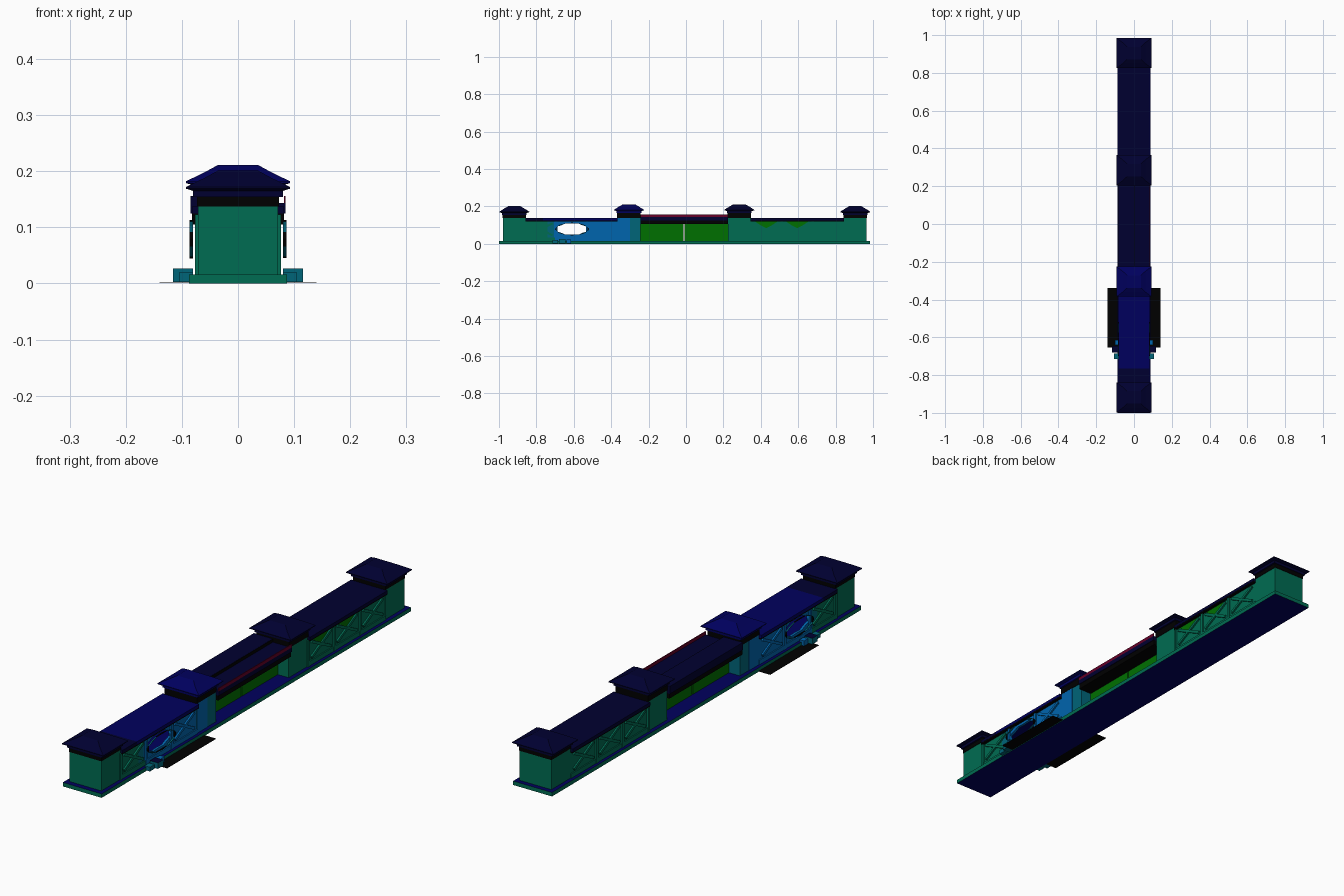
import bpy, bmesh, math, random
from mathutils import Vector

random.seed(4)
if "Cube" in bpy.data.objects:
    bpy.data.objects.remove(bpy.data.objects["Cube"], do_unlink=True)


def material(name, r, g, b):
    m = bpy.data.materials.new(name)
    m.use_nodes = True
    m.diffuse_color = (r, g, b, 1)
    m.node_tree.nodes["Principled BSDF"].inputs["Base Color"].default_value = (r, g, b, 1)
    return m


TEAL = material("teal green", 0, .15, .085)
NAVY = material("dark navy", 0, 0, .03)
BRIGHT = material("bright navy", 0, 0, .11)
BLUE = material("blue", 0, .13, .42)
TEALBLUE = material("teal blue", 0, .13, .19)
GREEN = material("leaf green", 0, .16, 0)
BLACK = material("black", 0, 0, 0)
RED = material("crimson", .13, 0, .02)


def finish(name, bm, *mats):
    bmesh.ops.recalc_face_normals(bm, faces=bm.faces)
    me = bpy.data.meshes.new(name)
    bm.to_mesh(me)
    bm.free()
    for m in mats:
        me.materials.append(m)
    ob = bpy.data.objects.new(name, me)
    bpy.context.collection.objects.link(ob)
    return ob


def box(name, x, y, z, *mats):
    """Box from (low, high) pairs."""
    bm = bmesh.new()
    bmesh.ops.create_cube(bm, size=1)
    for v in bm.verts:
        v.co = Vector([(a + b) / 2 + c * (b - a) for (a, b), c in zip((x, y, z), v.co)])
    return finish(name, bm, *mats)


def prism(name, outline, x0, x1, mat):
    """Extrude a (y, z) outline along x."""
    bm = bmesh.new()
    f = bm.faces.new([bm.verts.new((x0, y, z)) for y, z in outline])
    ext = bmesh.ops.extrude_face_region(bm, geom=[f])["geom"]
    for v in ext:
        if isinstance(v, bmesh.types.BMVert):
            v.co.x = x1
    return finish(name, bm, mat)


def bar(name, x, a, b, width, mat):
    """Flat bar between two (y, z) points; x is a (low, high) pair."""
    a, b = Vector(a), Vector(b)
    d = (b - a).normalized() * width / 2
    n = Vector((-d.y, d.x))
    return prism(name, [a + n, b + n, b - n, a - n], *x, mat)


def span(side, lo, hi):
    return tuple(sorted((side * lo, side * hi)))


def loft(name, y, levels, mat):
    """Stack of rectangles (half x, half y, z) joined into one solid."""
    bm = bmesh.new()
    rings = [[bm.verts.new((sx * hx, y + sy * hy, z))
              for sx, sy in ((-1, -1), (1, -1), (1, 1), (-1, 1))] for hx, hy, z in levels]
    for lo, hi in zip(rings, rings[1:]):
        for i in range(4):
            j = (i + 1) % 4
            bm.faces.new((lo[i], lo[j], hi[j], hi[i]))
    bm.faces.new(rings[0])
    bm.faces.new(rings[-1])
    return finish(name, bm, mat)


# Plinth: teal sides, bright top and underside
base = box("base", (-.0875, .0875), (-1, .985), (0, .016), TEAL, BRIGHT)
for p in base.data.polygons:
    p.material_index = 1 if abs(p.normal.z) > .5 else 0

# Four towers with hipped roofs
TOWERS = (("front_tower", -.918, 0, TEAL, NAVY), ("damaged_tower", -.305, .01, TEALBLUE, BRIGHT),
          ("middle_tower", .285, .01, TEAL, NAVY), ("back_tower", .905, 0, TEAL, NAVY))
for name, y, up, wall, roof in TOWERS:
    box(name + "_body", (-.071, .071), (y - .061, y + .061), (.016, .137), wall)
    box(name + "_neck", (-.073, .073), (y - .063, y + .063), (.137, .156 + up), BLACK)
    loft(name + "_roof", y, [(.08, .066, .154 + up), (.08, .066, .165 + up),
                             (.093, .08, .169 + up), (.093, .08, .172 + up),
                             (.06, .055, .188 + up), (.036, .033, .201 + up)], roof)
# Blue half of the damaged tower
for s in (-1, 1):
    box("tower_blue_panel", span(s, .071, .0725), (-.366, -.3), (.016, .137), BLUE)

# Jagged outline of the breach
HOLE_Y, HOLE_Z = -.61, .079


def ring(scale, i, n=16):
    r = scale * (1 if i % 2 else .88)
    t = 2 * math.pi * i / n
    return (HOLE_Y + .088 * r * math.cos(t), HOLE_Z + .033 * r * math.sin(t))


# Hollow wings: thin side walls, framed and braced
FRONT, BACK = (-.857, -.366), (.346, .844)
for s in (-1, 1):
    x = span(s, .06, .07)
    box("front_wing_wall", x, (FRONT[0], -.74), (.016, .125), TEAL)
    box("front_wing_wall_fade", x, (-.74, -.705), (.016, .125), TEALBLUE)
    wall = box("breached_wall", x, (-.705, FRONT[1]), (.016, .125), BLUE)
    cutter = prism("breach_cutter", [ring(1, i) for i in range(16)], s * .05, s * .08, BLUE)
    mod = wall.modifiers.new("breach", 'BOOLEAN')
    mod.object, mod.operation, mod.solver = cutter, 'DIFFERENCE', 'EXACT'
    bpy.context.view_layer.objects.active = wall
    bpy.ops.object.modifier_apply(modifier="breach")
    bpy.data.objects.remove(cutter, do_unlink=True)
    box("back_wing_wall", x, BACK, (.016, .125), TEAL)
    for (y0, y1) in (FRONT, BACK):
        step = (y1 - y0) / 3
        for k in range(3):
            a, b = y0 + k * step, y0 + (k + 1) * step
            damaged = y0 < 0 and k > 0
            mat = BLUE if damaged else TEAL
            out = span(s, .07, .077)
            if not (y0 < 0 and k == 1):
                bar("cross_brace", out, (a + .02, .045), (b - .02, .11), .011, mat)
                bar("cross_brace", span(s, .07, .0765), (a + .02, .11), (b - .02, .045), .011, mat)
            box("wing_post", out, (a - .006, a + .006), (.016, .123), mat)
            box("wing_sill", span(s, .07, .075), (a, b), (.016, .034), mat)
    # Broken shards standing off around the breach
    for i in range(0, 16, 2):
        prism("shard", [ring(1.02, i - 1), ring(1.15 + .05 * random.random(), i), ring(1.02, i + 1)],
              s * .08, s * .086, TEALBLUE if i % 4 else BLACK)
# Green infill between the braces beside the middle tower
for k in range(2):
    y = BACK[0] + .083 + k * .166
    prism("green_infill", [(y - .06, .119), (y + .06, .119), (y, .08)], .07, .0715, GREEN)

# Wing roofs
for name, (y0, y1), mat in (("front_wing_roof", (FRONT[0], -.765), NAVY),
                            ("damaged_wing_roof", (-.765, FRONT[1]), BRIGHT),
                            ("back_wing_roof", BACK, NAVY)):
    box(name, (-.082, .082), (y0, y1), (.125, .137), mat)
    for s in (-1, 1):
        box(name + "_edge", span(s, .07, .081), (y0, y1), (.12, .125), BLACK)

# Central hall: deeply recessed green walls with a slit between the two halves
box("hall_front", (-.022, .022), (-.244, -.013), (.016, .105), GREEN)
box("hall_back", (-.022, .022), (-.007, .224), (.016, .105), GREEN)
HALL = (-.244, .224)
box("hall_soffit", (-.082, .082), HALL, (.105, .125), BLACK)
# Stepped roof: high half, black riser, low half behind a red parapet
box("hall_roof_high", (-.085, 0), HALL, (.125, .156), NAVY)
box("hall_roof_low", (0, .085), HALL, (.125, .143), NAVY)
box("hall_roof_riser", (0, .0015), HALL, (.143, .1555), BLACK)
box("hall_red_parapet", (.082, .085), HALL, (.143, .156), RED)

# Scorched ground and fallen blocks under the breach
for s in (-1, 1):
    box("scorched_ground", span(s, .0875, .14), (-.655, -.34), (.002, .0028), BLACK)
    box("fallen_block", span(s, .08, .105), (-.715, -.685), (.003, .02), TEALBLUE)
    box("fallen_block_large", span(s, .08, .116), (-.68, -.645), (.003, .027), TEALBLUE, NAVY)
    box("fallen_splinter", span(s, .08, .1), (-.64, -.615), (.003, .024), BLUE)
for ob in bpy.data.objects:
    if ob.name.startswith("fallen_block_large"):
        for p in ob.data.polygons:
            p.material_index = 1 if p.normal.z > .5 else 0
